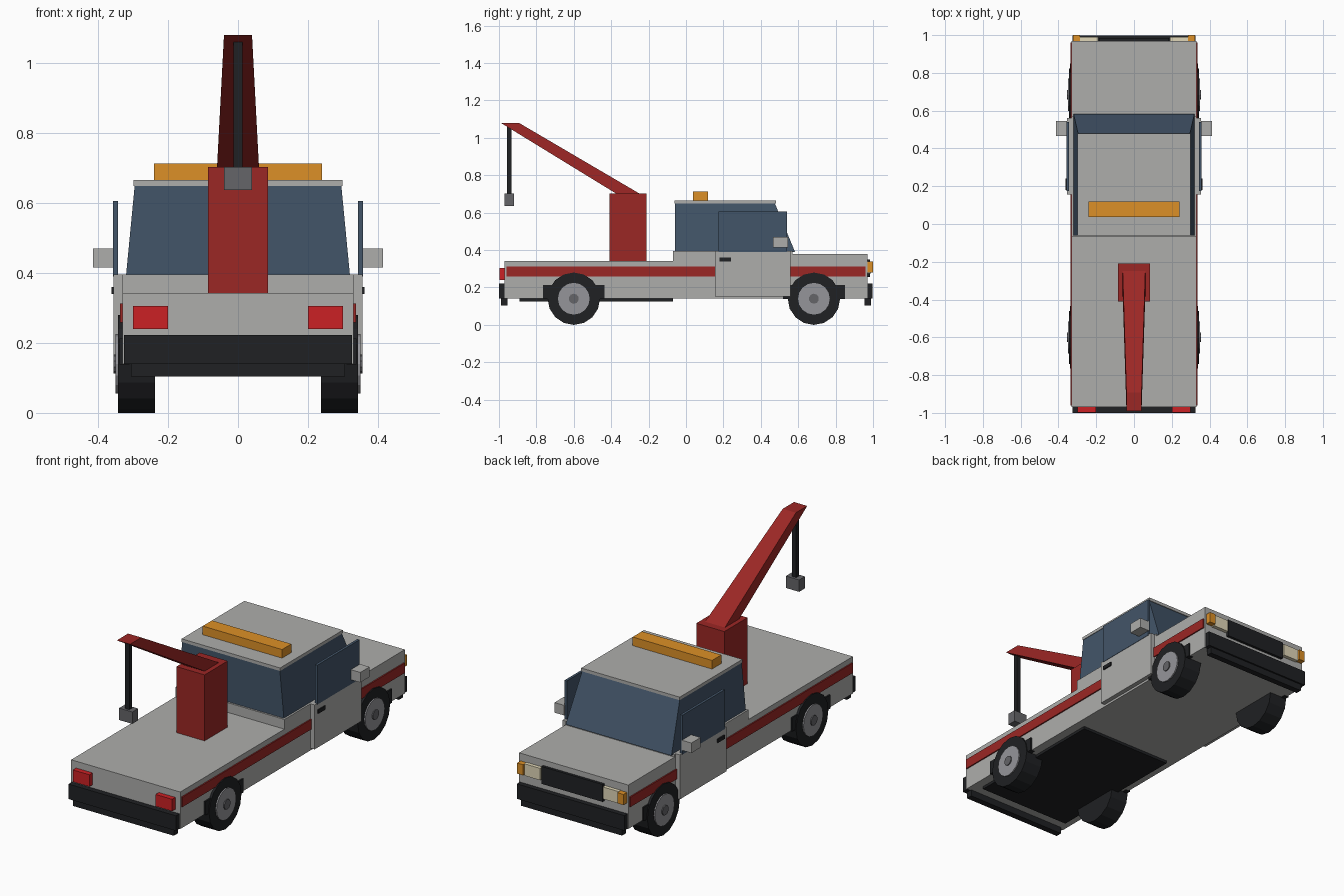
import bpy, bmesh, math

if "Cube" in bpy.data.objects:
    bpy.data.objects.remove(bpy.data.objects["Cube"])


def material(name, r, g, b):
    m = bpy.data.materials.new(name)
    m.diffuse_color = (r, g, b, 1)
    m.use_nodes = True
    m.node_tree.nodes["Principled BSDF"].inputs["Base Color"].default_value = m.diffuse_color
    return m


RED = material("red", 0.33, 0.02, 0.018)
GLASS = material("glass", 0.055, 0.09, 0.14)
BLACK = material("black", 0.014, 0.015, 0.017)
AMBER = material("amber", 0.72, 0.28, 0.02)
LAMP = material("tail_red", 0.6, 0.015, 0.018)
CREAM = material("cream", 0.75, 0.68, 0.48)
RIM = material("rim_grey", 0.3, 0.3, 0.32)
DARK_GREY = material("dark_grey", 0.13, 0.13, 0.14)
BODY = material("body_grey", 0.42, 0.42, 0.41)


def finish(name, bm, mat):
    bmesh.ops.recalc_face_normals(bm, faces=bm.faces[:])
    me = bpy.data.meshes.new(name)
    bm.to_mesh(me)
    bm.free()
    ob = bpy.data.objects.new(name, me)
    bpy.context.collection.objects.link(ob)
    if mat:
        me.materials.append(mat)
    return ob


def loft(name, lower, upper, mat=None):
    """Solid between two horizontal rectangles (x0, x1, y0, y1, z)."""
    bm = bmesh.new()
    rings = []
    for x0, x1, y0, y1, z in (lower, upper):
        rings.append([bm.verts.new((x, y, z)) for x, y in
                      ((x0, y0), (x1, y0), (x1, y1), (x0, y1))])
    a, b = rings
    bm.faces.new(a)
    bm.faces.new(b)
    for i in range(4):
        j = (i + 1) % 4
        bm.faces.new((a[i], a[j], b[j], b[i]))
    return finish(name, bm, mat)


def box(name, x, y, z, mat=None):
    return loft(name, (*x, *y, z[0]), (*x, *y, z[1]), mat)


def pair(name, x, y, z, mat=None):
    """Box on both sides of the centre line."""
    box(name + "_right", x, y, z, mat)
    box(name + "_left", (-x[1], -x[0]), y, z, mat)


def disc(name, x0, x1, y, z, r, mat, sides=16):
    """Cylinder along the x axis."""
    bm = bmesh.new()
    rings = [[bm.verts.new((x, y + r * math.sin(2 * math.pi * i / sides),
                            z + r * math.cos(2 * math.pi * i / sides)))
              for i in range(sides)] for x in (x0, x1)]
    for ring in rings:
        bm.faces.new(ring)
    for i in range(sides):
        j = (i + 1) % sides
        bm.faces.new((rings[0][i], rings[0][j], rings[1][j], rings[1][i]))
    return finish(name, bm, mat)


# Body
box("bed", (-0.33, 0.33), (-0.97, -0.07), (0.14, 0.342), BODY)
box("cab_lower", (-0.33, 0.33), (-0.07, 0.57), (0.14, 0.395), BODY)
box("hood", (-0.33, 0.33), (0.57, 0.97), (0.14, 0.38), BODY)
box("underbody", (-0.28, 0.28), (-0.89, -0.07), (0.125, 0.145), BLACK)
pair("side_stripe", (0.325, 0.337), (-0.96, 0.96), (0.258, 0.312), RED)

# Cab glass and roof
loft("cab_glass", (-0.32, 0.32, -0.06, 0.583, 0.39),
     (-0.295, 0.295, -0.06, 0.475, 0.65), GLASS)
box("roof", (-0.298, 0.298), (-0.062, 0.48), (0.648, 0.665), BODY)
box("light_bar", (-0.24, 0.24), (0.038, 0.118), (0.665, 0.712), AMBER)

# Doors
pair("door", (0.325, 0.355), (0.155, 0.56), (0.152, 0.395), BODY)
pair("door_window", (0.343, 0.357), (0.175, 0.54), (0.39, 0.605), GLASS)
pair("door_handle", (0.35, 0.362), (0.18, 0.24), (0.34, 0.36), BLACK)
pair("mirror", (0.355, 0.414), (0.465, 0.545), (0.415, 0.47), BODY)

# Bumpers, grille and lamps
box("rear_bumper", (-0.325, 0.325), (-1.0, -0.96), (0.14, 0.222), BLACK)
box("rear_bumper_lower", (-0.305, 0.305), (-0.99, -0.955), (0.104, 0.145), BLACK)
box("front_bumper", (-0.325, 0.325), (0.96, 0.997), (0.14, 0.222), BLACK)
box("front_bumper_lower", (-0.305, 0.305), (0.955, 0.988), (0.104, 0.145), BLACK)
box("grille", (-0.185, 0.185), (0.96, 0.985), (0.255, 0.35), BLACK)
pair("tail_light", (0.2, 0.3), (-0.998, -0.965), (0.24, 0.305), LAMP)
pair("headlight", (0.19, 0.285), (0.96, 0.99), (0.275, 0.34), CREAM)
pair("indicator", (0.285, 0.322), (0.96, 1.0), (0.28, 0.338), AMBER)

# Wheels with fender blocks
for end, y in (("rear", -0.6), ("front", 0.684)):
    pair(end + "_fender", (0.31, 0.338), (y - 0.165, y + 0.165), (0.138, 0.213), BLACK)
    for side, s in (("right", 1), ("left", -1)):
        tag = end + "_" + side
        disc(tag + "_tyre", s * 0.237, s * 0.343, y, 0.14, 0.14, BLACK)
        disc(tag + "_rim", s * 0.33, s * 0.35, y, 0.14, 0.085, RIM)
        disc(tag + "_hub", s * 0.34, s * 0.356, y, 0.14, 0.027, DARK_GREY, 10)

# Crane
box("crane_post", (-0.085, 0.085), (-0.41, -0.21), (0.34, 0.703), RED)
loft("crane_boom", (-0.06, 0.06, -0.37, -0.245, 0.7),
     (-0.04, 0.04, -0.99, -0.893, 1.08), RED)
box("crane_cable", (-0.0125, 0.0125), (-0.957, -0.934), (0.69, 1.06), BLACK)
box("hook_block", (-0.04, 0.04), (-0.97, -0.92), (0.637, 0.702), DARK_GREY)
